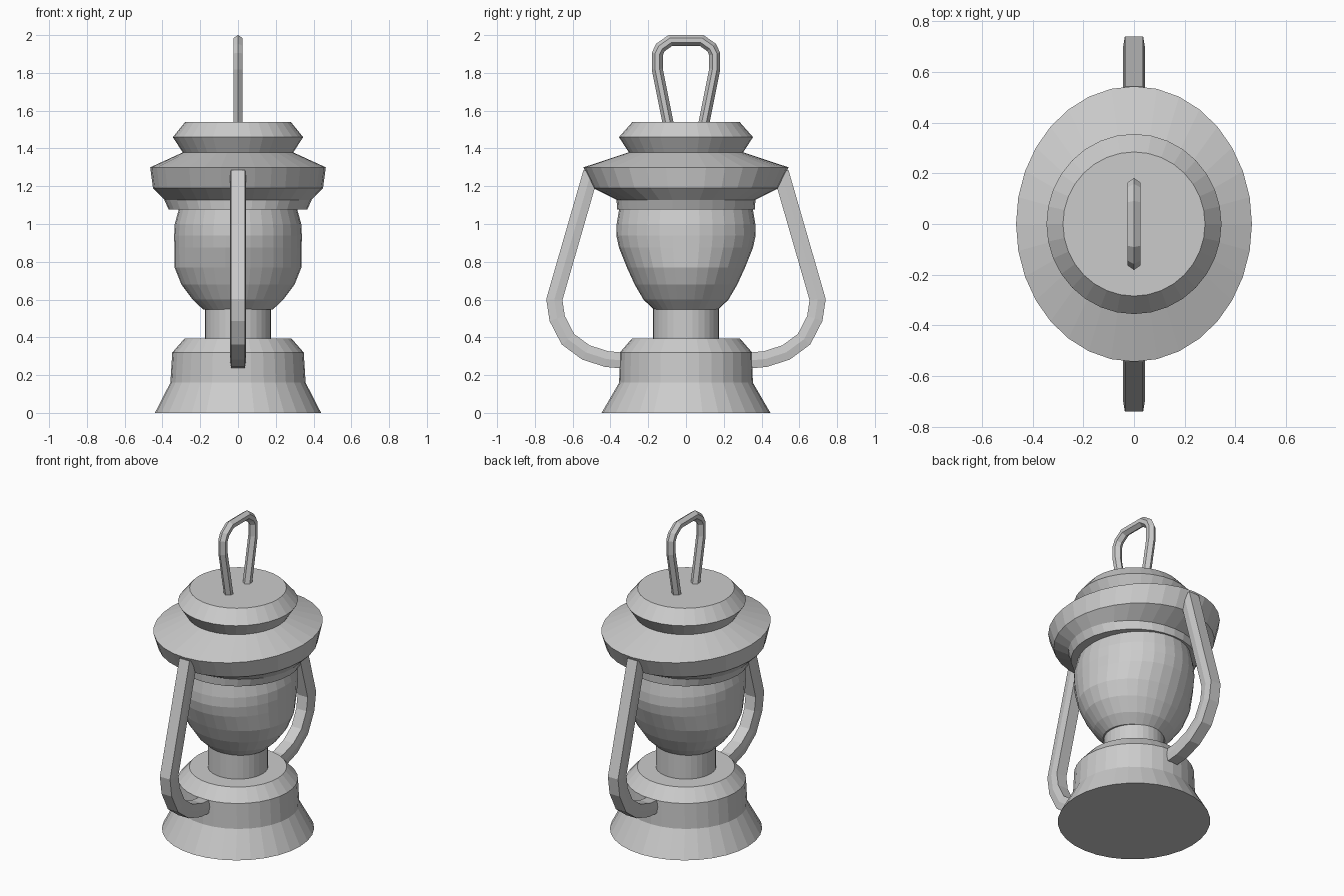
import bpy, math
from mathutils import Vector

if "Cube" in bpy.data.objects:
    bpy.data.objects.remove(bpy.data.objects["Cube"])

grey = bpy.data.materials.new("plain_grey")
grey.diffuse_color = (0.6, 0.6, 0.6, 1)
grey.use_nodes = True
grey.node_tree.nodes["Principled BSDF"].inputs["Base Color"].default_value = grey.diffuse_color
SEG = 32


def make(name, verts, faces):
    me = bpy.data.meshes.new(name)
    me.from_pydata(verts, [], faces)
    me.materials.append(grey)
    ob = bpy.data.objects.new(name, me)
    bpy.context.collection.objects.link(ob)
    return ob


def bridge(rings, n):
    """Quads between successive rings plus end caps."""
    faces = [tuple(reversed(range(n)))]
    for r in range(rings - 1):
        for i in range(n):
            j = (i + 1) % n
            faces.append((r*n + i, r*n + j, (r+1)*n + j, (r+1)*n + i))
    faces.append(tuple(range((rings-1)*n, rings*n)))
    return faces


def lathe(name, profile):
    """Stack of elliptical rings given as (z, x radius, y radius)."""
    verts = [(rx * math.cos(2*math.pi*i/SEG), ry * math.sin(2*math.pi*i/SEG), z)
             for z, rx, ry in profile for i in range(SEG)]
    return make(name, verts, bridge(len(profile), SEG))


def sweep(name, path, section):
    """Sweep a section (across x, along normal) along a path in the yz plane."""
    pts = [Vector(p) for p in path]
    verts = []
    for k, p in enumerate(pts):
        a = (p - pts[k-1]).normalized() if k else None
        b = (pts[k+1] - p).normalized() if k < len(pts) - 1 else None
        t = ((a or b) + (b or a)).normalized()
        n = Vector((-t.y, t.x))
        miter = 1 / max(0.6, t.dot(a or b))
        for u, v in section:
            q = p + n * v * miter
            verts.append((u, q.x, q.y))
    return make(name, verts, bridge(len(pts), len(section)))


# Turned body
lathe("base", [(0, .44, .447), (.16, .358, .354), (.32, .348, .35), (.395, .282, .285)])
lathe("neck", [(.38, .175, .175), (.56, .175, .175)])
lathe("globe", [(.548, .185, .172), (.60, .24, .225), (.68, .30, .272), (.77, .336, .313),
                (.875, .337, .355), (.94, .338, .369), (1.00, .335, .367), (1.09, .31, .352)])
lathe("hood", [(1.078, .368, .364), (1.128, .39, .368), (1.19, .45, .49),
               (1.30, .465, .543), (1.38, .29, .30)])
lathe("cap", [(1.375, .29, .30), (1.46, .345, .355), (1.54, .28, .284)])

# Side tubes, one on each side
tube_path = [(.502, 1.275), (.697, .60), (.682, .50), (.625, .39), (.53, .32), (.42, .285), (.31, .275)]
tube_section = [(-.036, -.042), (.036, -.042), (.043, 0), (.036, .042), (-.036, .042), (-.043, 0)]
for side, label in ((1, "back"), (-1, "front")):
    path = [(side * y, z) for y, z in tube_path]
    sec = tube_section
    sweep("side_tube_" + label, path, sec)

# Top carrying loop
half = [(.09, 1.51), (.152, 1.82), (.152, 1.90), (.135, 1.935), (.082, 1.972)]
loop = half + [(-y, z) for y, z in reversed(half)]
loop_section = [(0, -.029), (.025, -.012), (.025, .012), (0, .029), (-.025, .012), (-.025, -.012)]
sweep("top_loop", loop, loop_section)

# Consistent outward normals
import bmesh
for ob in bpy.data.objects:
    bm = bmesh.new()
    bm.from_mesh(ob.data)
    bmesh.ops.recalc_face_normals(bm, faces=bm.faces)
    bm.to_mesh(ob.data)
    bm.free()
